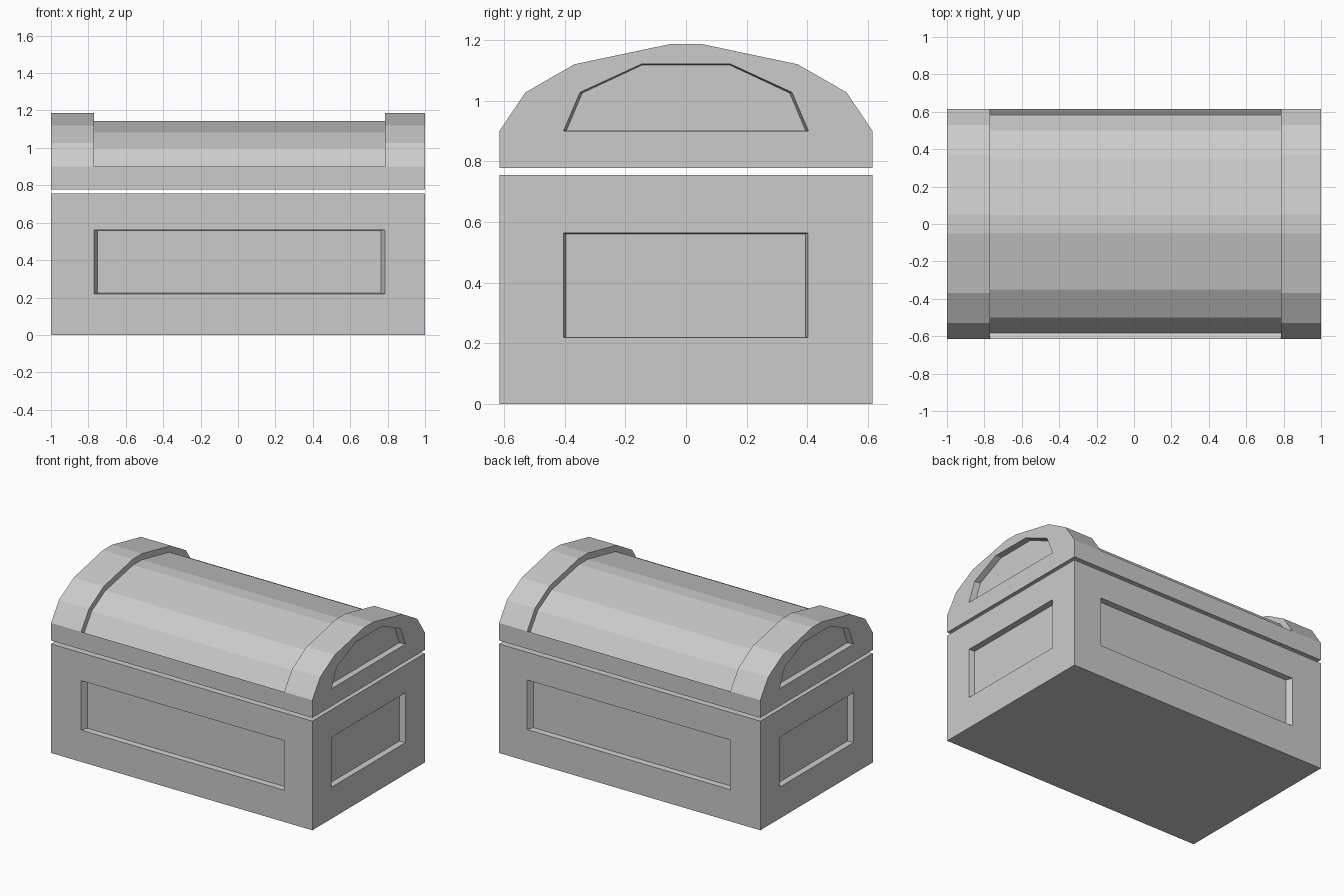
import bpy
import bmesh
from mathutils import Vector

if "Cube" in bpy.data.objects:
    bpy.data.objects.remove(bpy.data.objects["Cube"])

GREY = (0.6, 0.6, 0.6, 1)
grey = bpy.data.materials.new("plain grey")
grey.use_nodes = True
grey.diffuse_color = GREY
grey.node_tree.nodes["Principled BSDF"].inputs["Base Color"].default_value = GREY


def loft(name, loop_a, loop_b):
    """Closed solid between two matching loops of points."""
    bm = bmesh.new()
    a = [bm.verts.new(p) for p in loop_a]
    b = [bm.verts.new(p) for p in loop_b]
    bm.faces.new(a)
    bm.faces.new(b)
    for i in range(len(a)):
        j = (i + 1) % len(a)
        bm.faces.new((a[i], a[j], b[j], b[i]))
    bmesh.ops.recalc_face_normals(bm, faces=bm.faces)
    mesh = bpy.data.meshes.new(name)
    bm.to_mesh(mesh)
    bm.free()
    mesh.materials.append(grey)
    obj = bpy.data.objects.new(name, mesh)
    bpy.context.collection.objects.link(obj)
    return obj


def prism(name, profile, x0, x1):
    """Extrude a (y, z) profile along x."""
    return loft(name, [(x0, y, z) for y, z in profile], [(x1, y, z) for y, z in profile])


def carve(target, cutter):
    """Subtract the cutter and throw it away."""
    cutter.hide_render = True
    mod = target.modifiers.new("carve", "BOOLEAN")
    mod.operation = "DIFFERENCE"
    mod.solver = "EXACT"
    mod.object = cutter
    bpy.context.view_layer.objects.active = target
    bpy.ops.object.modifier_apply(modifier=mod.name)
    bpy.data.objects.remove(cutter)


def recess(target, outer, inner):
    """Sink a panel with sloping walls from the outer loop to the inner loop."""
    outer = [Vector(p) for p in outer]
    inner = [Vector(p) for p in inner]
    outside = [o * 2 - i for o, i in zip(outer, inner)]
    carve(target, loft("panel_cutter", outside, inner))


def mirrored(half):
    """Complete a half profile that runs from +y to the middle."""
    return half + [(-y, z) for y, z in reversed(half)]


def rect(a0, a1, b0, b1):
    return [(a0, b0), (a1, b0), (a1, b1), (a0, b1)]


HALF_Y = 0.615
BAND = (-0.77, 0.785)
DEPTH = 0.04

# Chest body
body = prism("chest_body", rect(-HALF_Y, HALF_Y, 0, 0.755), -1, 1)

# Long sunken panels on the front and back
for side in (-1, 1):
    outer = rect(*BAND, 0.22, 0.562)
    inner = rect(BAND[0] + 0.02, BAND[1] - 0.02, 0.223, 0.559)
    recess(body, [(x, side * HALF_Y, z) for x, z in outer],
           [(x, side * (HALF_Y - DEPTH), z) for x, z in inner])

# Sunken panels on the two ends
for side in (-1, 1):
    outer = rect(-0.404, 0.402, 0.218, 0.563)
    inner = rect(-0.396, 0.394, 0.221, 0.56)
    recess(body, [(side, y, z) for y, z in outer],
           [(side * (1 - DEPTH), y, z) for y, z in inner])

# Faceted barrel lid
lid = prism("lid", mirrored([(HALF_Y, 0.778), (HALF_Y, 0.9), (0.53, 1.027),
                             (0.368, 1.12), (0.05, 1.187)]), -1, 1)

# Lowered middle band of the lid, between the two raised ends
band = mirrored([(0.648, 1.4), (0.648, 0.922), (0.582, 0.878), (0.5, 1.0),
                 (0.35, 1.083), (0.048, 1.145)])
carve(lid, prism("band_cutter", band, *BAND))

# Sunken arched panels on the lid ends
for side in (-1, 1):
    outer = mirrored([(0.404, 0.9), (0.35, 1.027), (0.146, 1.121)])
    inner = mirrored([(0.394, 0.902), (0.342, 1.025), (0.143, 1.118)])
    recess(lid, [(side, y, z) for y, z in outer],
           [(side * (1 - DEPTH), y, z) for y, z in inner])
